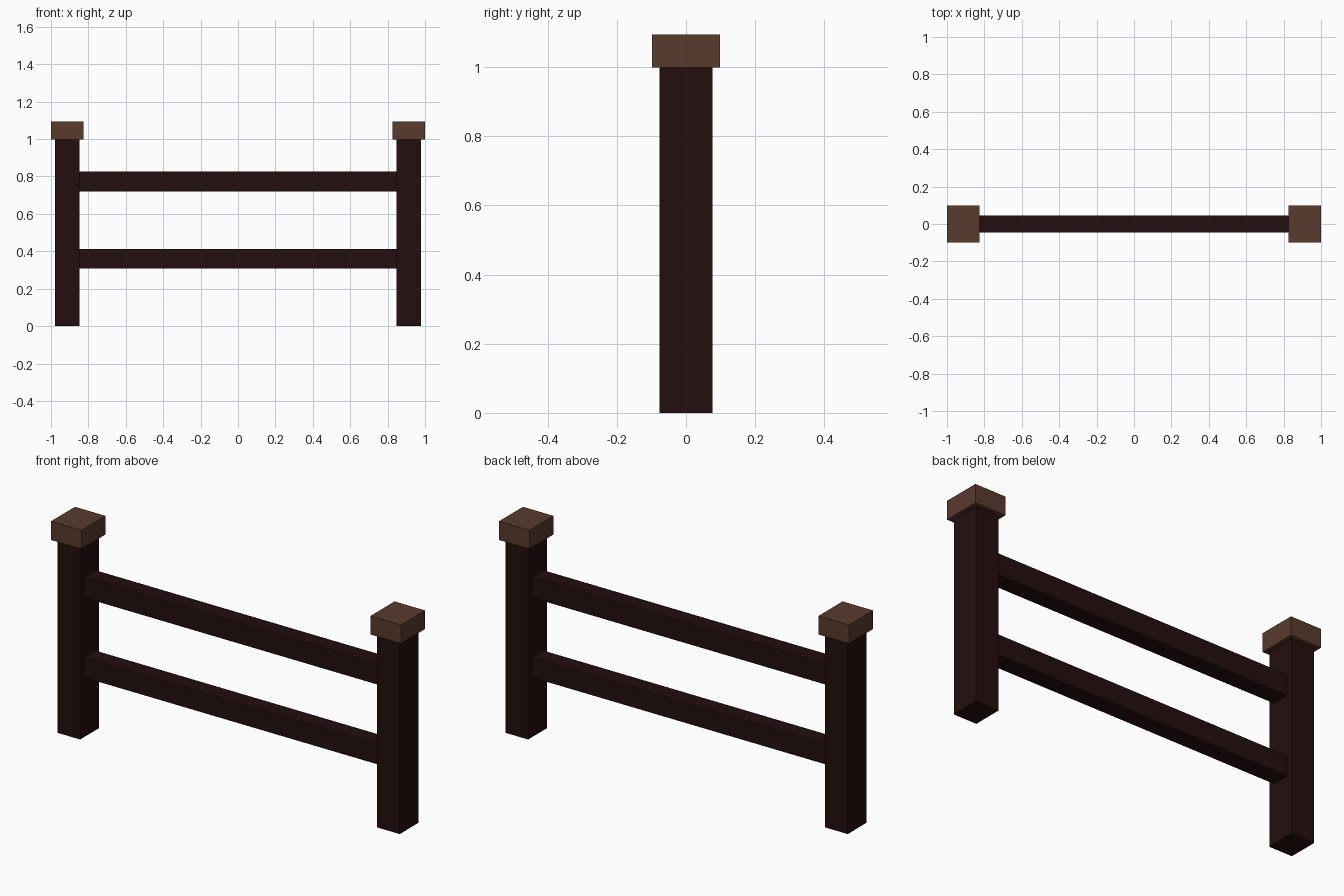
import bpy

if "Cube" in bpy.data.objects:
    bpy.data.objects.remove(bpy.data.objects["Cube"])


def material(name, rgb):
    m = bpy.data.materials.new(name)
    m.diffuse_color = (*rgb, 1.0)
    m.use_nodes = True
    m.node_tree.nodes["Principled BSDF"].inputs["Base Color"].default_value = m.diffuse_color
    return m


DARK = material("dark_wood", (0.0165, 0.0046, 0.0042))
CAP = material("cap_brown", (0.100, 0.043, 0.027))


def box(name, x, z, y, mat):
    """Box spanning x and z ranges, centred on y = 0 with half depth y."""
    bpy.ops.mesh.primitive_cube_add(
        size=1, location=((x[0] + x[1]) / 2, 0, (z[0] + z[1]) / 2))
    ob = bpy.context.object
    ob.name = name
    ob.scale = (x[1] - x[0], 2 * y, z[1] - z[0])
    bpy.ops.object.transform_apply(location=False, rotation=False, scale=True)
    ob.data.materials.append(mat)
    return ob


# Posts with overhanging caps, mirrored left and right
for side, s in (("left", -1), ("right", 1)):
    box(f"{side}_post", sorted((s * 0.848, s * 0.978)), (0, 0.998), 0.077, DARK)
    box(f"{side}_post_cap", sorted((s * 0.826, s * 1.0)), (0.998, 1.094), 0.098, CAP)

# Horizontal rails between the posts
for name, z in (("lower_rail", (0.308, 0.413)), ("upper_rail", (0.720, 0.828))):
    box(name, (-0.85, 0.85), z, 0.045, DARK)
